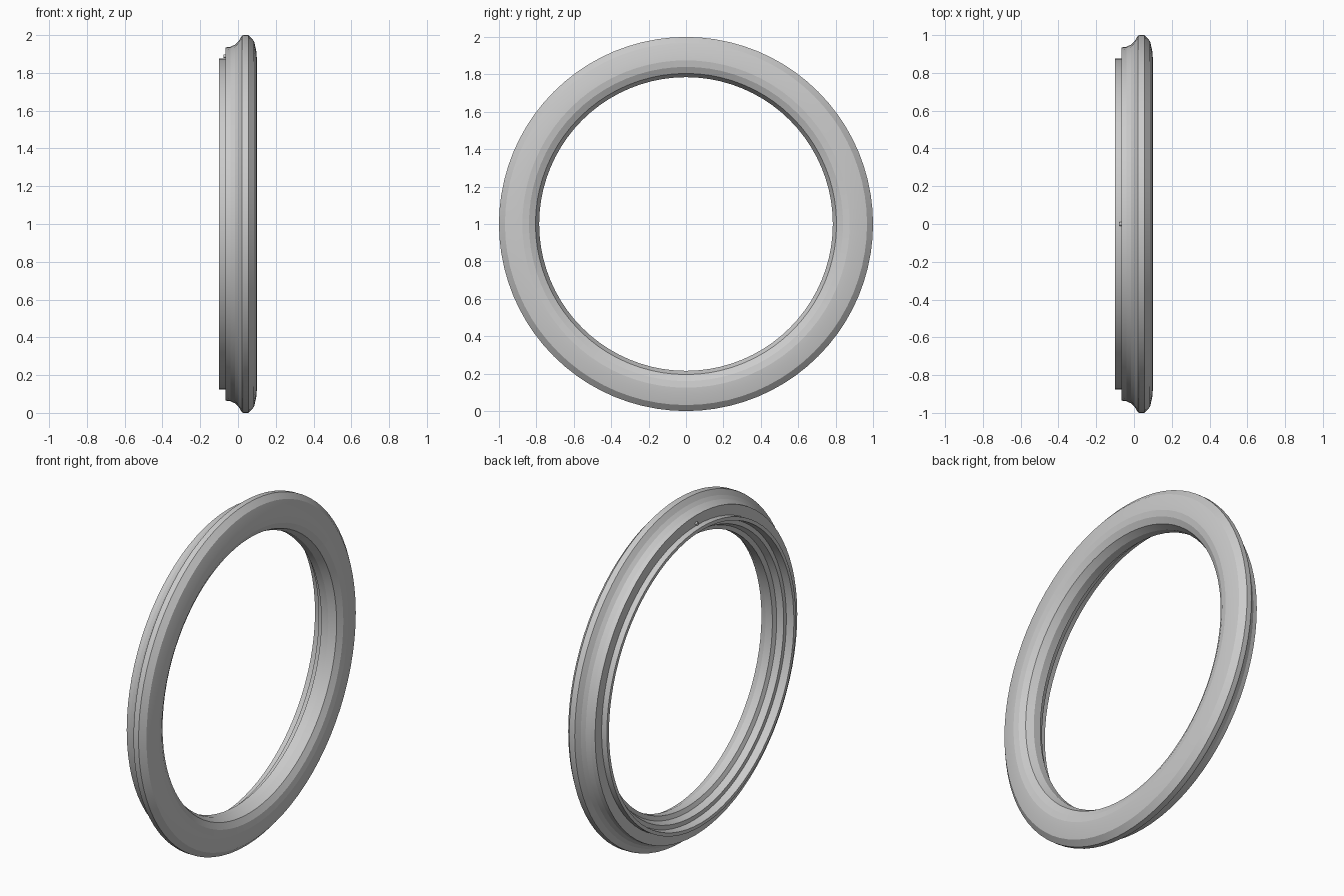
import bpy, bmesh
from math import sin, cos, pi

if "Cube" in bpy.data.objects:
    bpy.data.objects.remove(bpy.data.objects["Cube"])

SEGMENTS = 80

# Ring cross-section as (x, radius), a closed loop
profile = [
    (-0.10, 0.875), (-0.066, 0.875),                     # rear flange
    (-0.066, 0.935), (-0.04, 0.938), (-0.015, 0.95),     # step and hollow flare
    (0.003, 0.968), (0.022, 0.998),
    (0.03, 1.0), (0.056, 1.0), (0.085, 0.968),           # outer rim
    (0.097, 0.915), (0.10, 0.875), (0.094, 0.84),        # domed front face
    (0.075, 0.805), (0.035, 0.785),                      # inner lip
    (-0.01, 0.785), (-0.02, 0.81), (-0.055, 0.825),      # stepped bore
    (-0.055, 0.85), (-0.10, 0.855),
]


def link(name, bm):
    bmesh.ops.recalc_face_normals(bm, faces=bm.faces)
    mesh = bpy.data.meshes.new(name)
    bm.to_mesh(mesh)
    bm.free()
    obj = bpy.data.objects.new(name, mesh)
    bpy.context.collection.objects.link(obj)
    return obj


# Main ring, revolved around the x axis
bm = bmesh.new()
loops = []
for i in range(SEGMENTS):
    a = 2 * pi * i / SEGMENTS
    loops.append([bm.verts.new((x, r * sin(a), 1 + r * cos(a))) for x, r in profile])
n = len(profile)
for i in range(SEGMENTS):
    a, b = loops[i], loops[(i + 1) % SEGMENTS]
    for j in range(n):
        k = (j + 1) % n
        bm.faces.new((a[j], a[k], b[k], b[j]))
ring = link("ring", bm)
bpy.context.view_layer.objects.active = ring
ring.select_set(True)
bpy.ops.object.shade_smooth_by_angle(angle=pi / 18)

# Small index stud on the rear step at the top
bm = bmesh.new()
bmesh.ops.create_cone(bm, cap_ends=True, segments=12, radius1=0.01, radius2=0.01, depth=0.02)
stud = link("index_stud", bm)
stud.rotation_euler = (0, pi / 2, 0)
stud.location = (-0.066, 0, 1.888)
